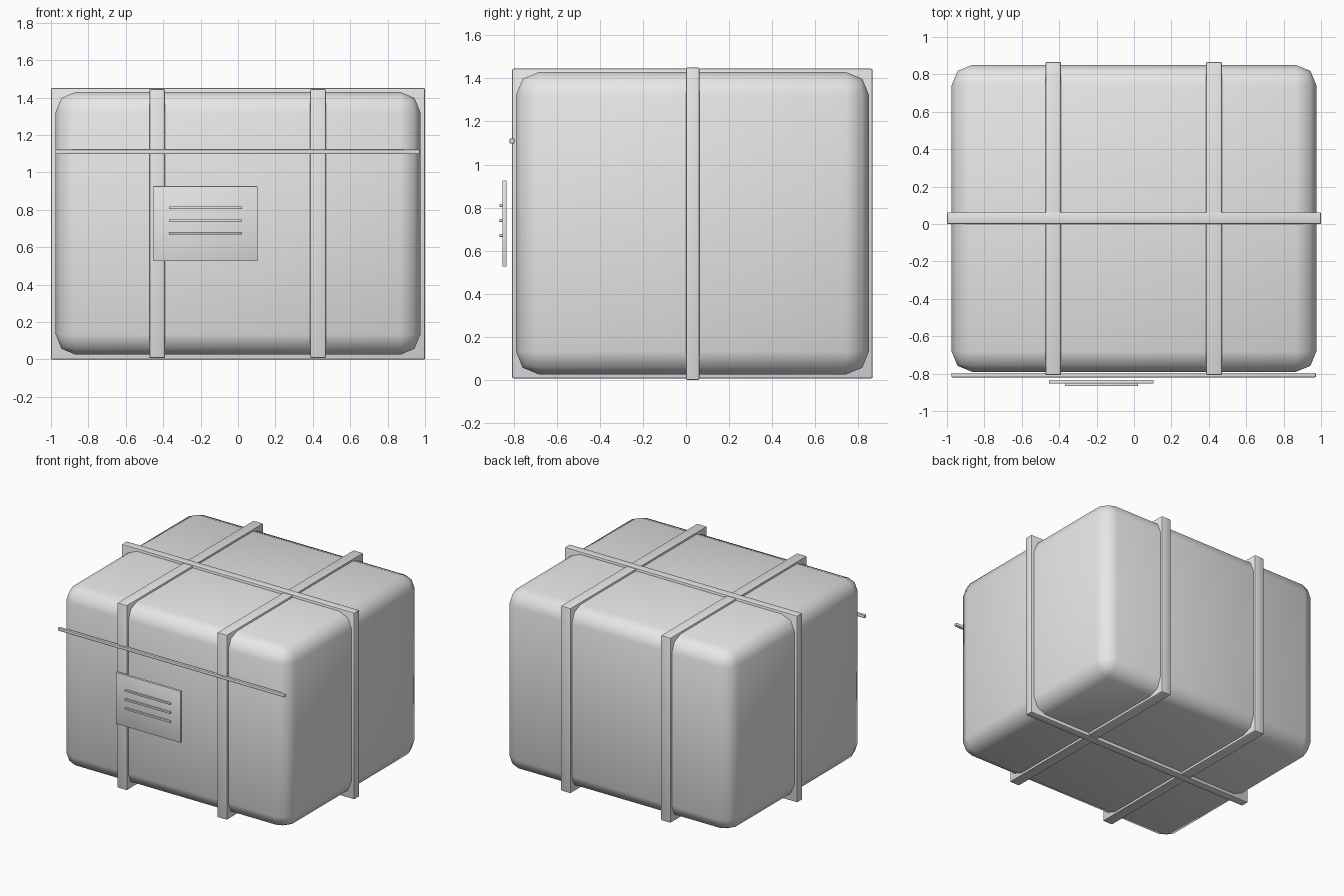
import bpy
import math

# Remove the default object
cube = bpy.data.objects.get("Cube")
if cube:
    bpy.data.objects.remove(cube, do_unlink=True)

# Single plain colour
grey = bpy.data.materials.new("light_grey")
grey.use_nodes = True
grey.diffuse_color = (0.8, 0.8, 0.8, 1)
grey.node_tree.nodes["Principled BSDF"].inputs["Base Color"].default_value = (0.8, 0.8, 0.8, 1)


def box(name, x, y, z, bevel, segments=2, smooth=30):
    """Bevelled box from (min, max) ranges on each axis."""
    bpy.ops.mesh.primitive_cube_add(size=1, location=[sum(r) / 2 for r in (x, y, z)])
    ob = bpy.context.object
    ob.name = name
    ob.scale = [r[1] - r[0] for r in (x, y, z)]
    bpy.ops.object.transform_apply(location=False, rotation=False, scale=True)
    mod = ob.modifiers.new("rounded_edges", "BEVEL")
    mod.width = bevel
    mod.segments = segments
    mod.limit_method = "NONE"
    bpy.ops.object.modifier_apply(modifier=mod.name)
    bpy.ops.object.shade_smooth_by_angle(angle=math.radians(smooth))
    ob.data.materials.append(grey)
    return ob


# Rounded parcel body
box("parcel_body", (-0.975, 0.975), (-0.79, 0.85), (0.025, 1.43), 0.108, 2, 60)

# Two bands running front to back, one running side to side
for side, x in (("right", -0.432), ("left", 0.428)):
    box(side + "_band", (x - 0.042, x + 0.042), (-0.808, 0.867), (0.007, 1.445), 0.008)
box("cross_band", (-1.0, 1.0), (0.0, 0.062), (0.0, 1.45), 0.006)

# Thin cord along the front
box("front_cord", (-0.977, 0.973), (-0.82, -0.796), (1.097, 1.121), 0.006)

# Address label with three raised lines
box("label_plate", (-0.455, 0.105), (-0.853, -0.833), (0.526, 0.926), 0.003)
for i in range(3):
    z = 0.811 - 0.07 * i
    box(f"label_line_{i + 1}", (-0.37, 0.022), (-0.867, -0.852), (z - 0.007, z + 0.007), 0.003)
